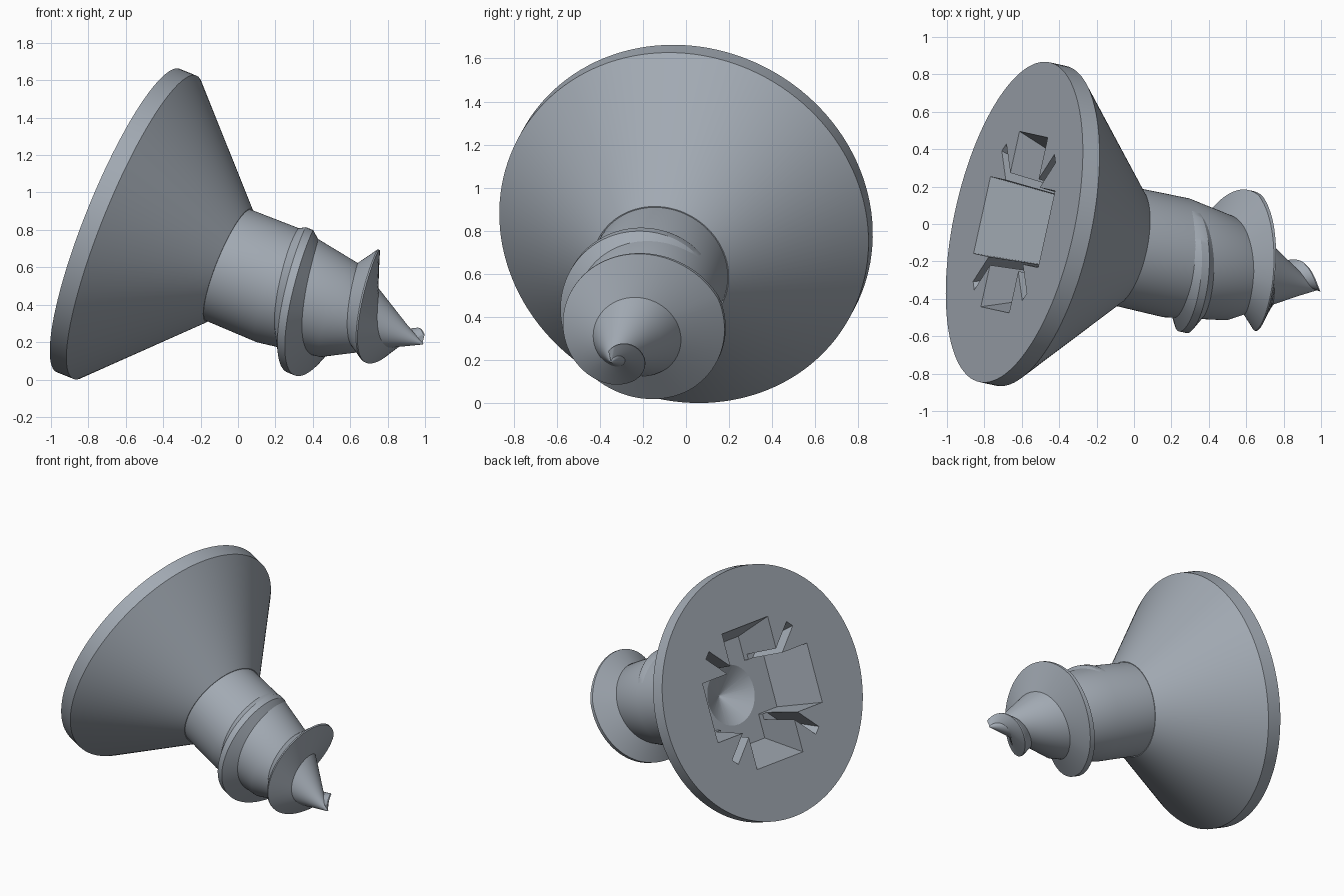
import bpy, bmesh, math
from mathutils import Matrix, Vector

if "Cube" in bpy.data.objects:
    bpy.data.objects.remove(bpy.data.objects["Cube"])

# Local frame: z runs along the screw axis from the head face to the tip
axis = Vector((0.908, -0.20, -0.368)).normalized()
up = (Vector((0, 0, 1)) - axis.z * axis).normalized()
side = up.cross(axis)
frame = Matrix((side, up, axis)).transposed().to_4x4()
frame.translation = (-0.64, 0.01, 0.85)

steel = bpy.data.materials.new("steel grey")
steel.diffuse_color = (0.36, 0.40, 0.45, 1)
steel.use_nodes = True
steel.node_tree.nodes["Principled BSDF"].inputs["Base Color"].default_value = steel.diffuse_color

CORE = [(0.62, 0.32), (0.95, 0.325), (1.30, 0.27), (1.48, 0.172), (1.67, 0.066), (1.795, 0.002)]
CREST = [(0.89, 0.31), (0.99, 0.345), (1.10, 0.385), (1.22, 0.426), (1.30, 0.44),
         (1.393, 0.36), (1.50, 0.265), (1.58, 0.19), (1.68, 0.115), (1.785, 0.05)]


def lerp(table, t):
    for (a, ra), (b, rb) in zip(table, table[1:]):
        if t <= b:
            return ra + (rb - ra) * max(0, t - a) / (b - a)
    return table[-1][1]


def finish(name, bm):
    bmesh.ops.recalc_face_normals(bm, faces=bm.faces)
    me = bpy.data.meshes.new(name)
    bm.to_mesh(me)
    bm.free()
    ob = bpy.data.objects.new(name, me)
    bpy.context.collection.objects.link(ob)
    ob.matrix_world = frame
    me.materials.append(steel)
    return ob


def activate(ob):
    bpy.ops.object.select_all(action='DESELECT')
    ob.select_set(True)
    bpy.context.view_layer.objects.active = ob


def loft(name, rings):
    bm = bmesh.new()
    loops = [[bm.verts.new(p) for p in ring] for ring in rings]
    n = len(rings[0])
    for a, b in zip(loops, loops[1:]):
        for i in range(n):
            bm.faces.new((a[i], a[(i + 1) % n], b[(i + 1) % n], b[i]))
    bm.faces.new(loops[0])
    bm.faces.new(loops[-1])
    return finish(name, bm)


def lathe(name, profile, n=96):
    return loft(name, [[(r * math.cos(i * math.tau / n), r * math.sin(i * math.tau / n), t)
                        for i in range(n)] for t, r in profile])


def slot(name, length, width, depth, taper, narrow, angle):
    # Tapered bar cutter; starts slightly above the head face
    rings = []
    for t in (-0.05, depth):
        l, w = length - taper * t / depth, width - narrow * t / depth
        ring = [Vector((x * l, y * w, t)) for x, y in ((1, 1), (-1, 1), (-1, -1), (1, -1))]
        rings.append([Matrix.Rotation(angle, 3, 'Z') @ p for p in ring])
    return loft(name, rings)


# Countersunk head
head = lathe("head", [(0, 0.875), (0.098, 0.875), (0.65, 0.325)], 128)

# Drive recess: cross arms, thin diagonal slots and a conical bottom
cutters = [slot("arm_cutter", 0.48, 0.21, 0.34, 0.12, 0.02, k * math.pi / 2) for k in (0, 1)]
cutters += [slot("diagonal_cutter", 0.535, 0.03, 0.30, 0.12, 0.003, math.pi / 4 + k * math.pi / 2)
            for k in (0, 1)]
cutters.append(lathe("cone_cutter", [(0.15, 0.27), (0.30, 0.27), (0.47, 0.002)], 48))
for c in cutters:
    c.hide_render = True
    activate(head)
    m = head.modifiers.new("recess", 'BOOLEAN')
    m.operation, m.solver, m.object = 'DIFFERENCE', 'EXACT', c
    bpy.ops.object.modifier_apply(modifier=m.name)
for c in cutters:
    bpy.data.objects.remove(c)

# Tapered shank with pointed tip
shank = lathe("shank", CORE)

# Helical thread, growing out of the shank and fading at the tip
sections = []
STEPS = 220
for i in range(STEPS + 1):
    t = 0.8925 + (1.782 - 0.8925) * i / STEPS
    ang = math.tau * (t - 0.8925) / 0.39
    w = min(0.085, 0.025 + 0.22 * (1.795 - t))
    c = 0.022 if t < 1.2 else max(0.004, 0.022 - 0.1 * (t - 1.2))
    ring = []
    for dt, crest in ((-w, False), (-c, True), (c, True), (w, False)):
        z = min(t + dt, 1.79)
        r = lerp(CREST, t) if crest else min(lerp(CORE, z), lerp(CREST, t)) * 0.95
        ring.append((r * math.cos(ang), r * math.sin(ang), z))
    sections.append(ring)
thread = loft("thread", sections)

for ob in (head, shank, thread):
    activate(ob)
    bpy.ops.object.shade_smooth_by_angle(angle=math.radians(25))
